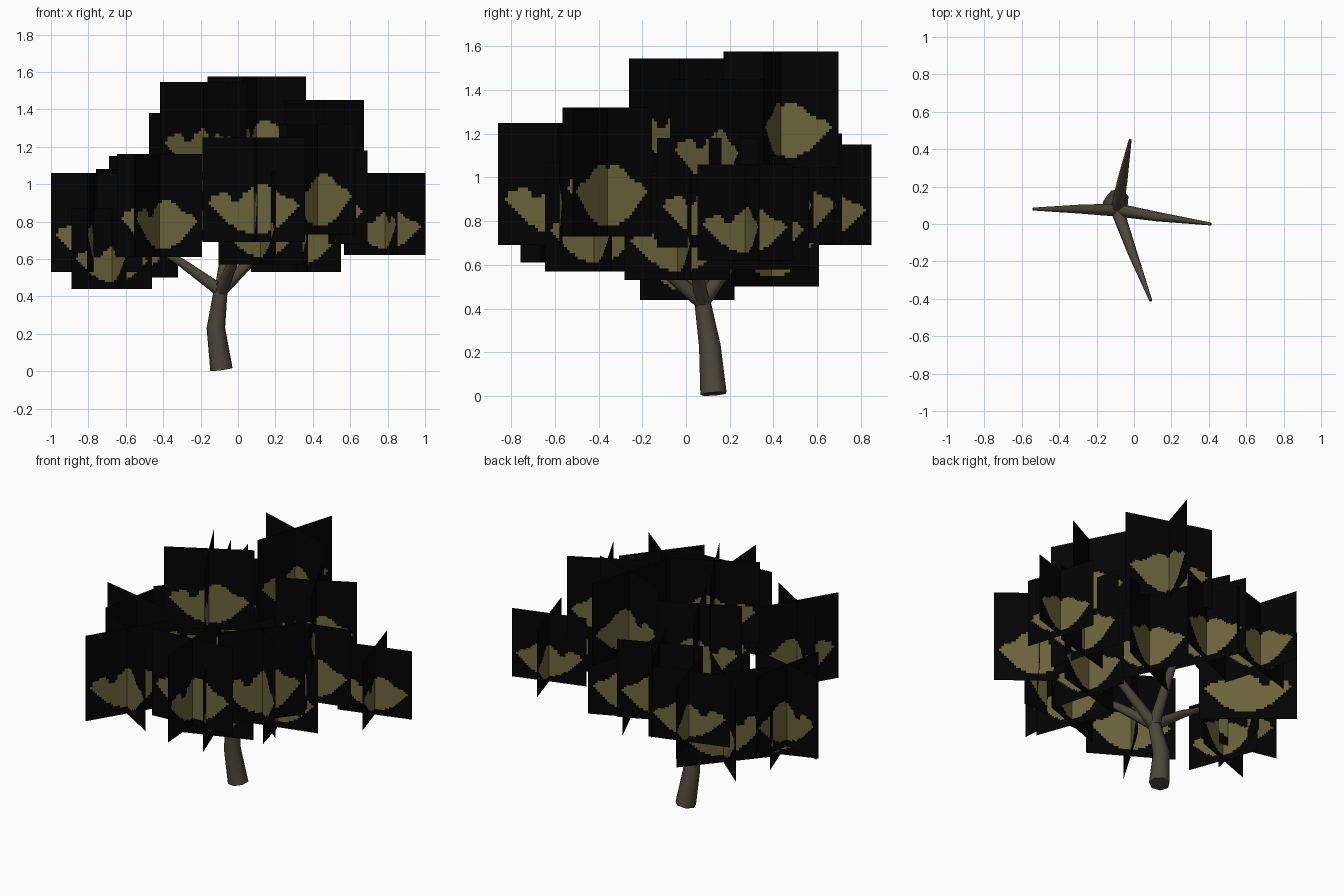
import bpy, bmesh, math
from mathutils import Vector

if "Cube" in bpy.data.objects:
    bpy.data.objects.remove(bpy.data.objects["Cube"])


def material(name, rgb):
    m = bpy.data.materials.new(name)
    m.diffuse_color = (*rgb, 1)
    m.use_nodes = True
    m.node_tree.nodes["Principled BSDF"].inputs["Base Color"].default_value = m.diffuse_color
    return m


bark = material("brown bark", (0.075, 0.064, 0.044))
dark = material("black card", (0.0008, 0.0008, 0.0008))
olive = material("olive leaf", (0.145, 0.128, 0.043))


def finish(bm, name, mats):
    me = bpy.data.meshes.new(name)
    bm.to_mesh(me)
    bm.free()
    ob = bpy.data.objects.new(name, me)
    bpy.context.collection.objects.link(ob)
    for m in mats:
        me.materials.append(m)
    return ob


def tube(name, path, sides=7):
    """Tapered smooth limb through (x, y, z, radius) points."""
    bm = bmesh.new()
    pts = [Vector(p[:3]) for p in path]
    rings = []
    for i, p in enumerate(pts):
        d = pts[min(i + 1, len(pts) - 1)] - pts[max(i - 1, 0)]
        side = d.cross(Vector((0.1, 1, 0))).normalized()
        up = d.cross(side).normalized()
        r = path[i][3]
        rings.append([bm.verts.new(p + r * (math.cos(a) * side + math.sin(a) * up))
                      for a in (2 * math.pi * k / sides for k in range(sides))])
    for a, b in zip(rings, rings[1:]):
        for k in range(sides):
            n = (k + 1) % sides
            bm.faces.new((a[k], a[n], b[n], b[k])).smooth = True
    bm.faces.new(rings[0])
    bm.faces.new(rings[-1])
    bmesh.ops.recalc_face_normals(bm, faces=bm.faces)
    return finish(bm, name, [bark])


# Trunk and four spreading branches
tube("trunk", [(-0.087, 0.127, 0.01, 0.062), (-0.117, 0.11, 0.23, 0.051), (-0.087, 0.07, 0.47, 0.036)])
root = (-0.09, 0.075, 0.43, 0.036)
for name, mid, tip in [
        ("left_branch", (-0.30, 0.08, 0.58, 0.024), (-0.54, 0.08, 0.72, 0.008)),
        ("right_branch", (0.12, 0.04, 0.64, 0.026), (0.41, 0.0, 0.84, 0.008)),
        ("front_branch", (-0.01, -0.15, 0.62, 0.026), (0.09, -0.41, 0.82, 0.008)),
        ("back_branch", (-0.06, 0.24, 0.66, 0.028), (-0.02, 0.45, 0.90, 0.008))]:
    tube(name, [root, mid, tip])

# Outline of the painted leaf clump across a card (steps of a twentieth)
TOP = [0, .36, .44, .45, .47, .46, .38, .40, .46, .50, .53,
       .56, .56, .54, .50, .46, .43, .42, .40, .34, 0]
LOW = [.5, .36, .34, .29, .24, .19, .15, .12, .10, .08, .07,
       .07, .08, .10, .12, .15, .19, .24, .30, .34, .5]


def sample(curve, u):
    i = min(int(u * 20), 19)
    return curve[i] + (curve[i + 1] - curve[i]) * (u * 20 - i)


def cluster(name, x, y, z, w, h, angle, n=36):
    """Two upright crossed cards, cells coloured by the leaf outline."""
    bm = bmesh.new()
    for turn in (0, 90):
        a = math.radians(angle + turn)
        g = [[bm.verts.new((x + (i / n - .5) * w * math.cos(a),
                            y + (i / n - .5) * w * math.sin(a),
                            z + (j / n - .5) * h)) for j in range(n + 1)] for i in range(n + 1)]
        for i in range(n):
            for j in range(n):
                f = bm.faces.new((g[i][j], g[i + 1][j], g[i + 1][j + 1], g[i][j + 1]))
                u, v = (i + .5) / n, (j + .5) / n
                f.material_index = int(sample(LOW, u) < v < sample(TOP, u))
    finish(bm, name, [dark, olive])


# Foliage: x, y, z, width, height, rotation
clusters = [
    (0.785, 0.27, 0.84, 0.455, 0.44, 17),
    (0.085, -0.585, 0.97, 0.55, 0.56, 4),
    (0.425, -0.36, 1.025, 0.52, 0.59, -38),
    (0.46, 0.14, 1.19, 0.48, 0.52, 27),
    (0.10, 0.435, 1.31, 0.55, 0.53, -17),
    (-0.185, -0.03, 1.285, 0.53, 0.52, 29),
    (-0.42, -0.53, 0.885, 0.53, 0.55, -31),
    (-0.755, 0.05, 0.795, 0.50, 0.53, -12),
    (-0.675, 0.005, 0.655, 0.46, 0.43, 20),
    (-0.54, 0.39, 0.79, 0.57, 0.58, -40),
    (0.31, -0.04, 0.77, 0.50, 0.48, 15),
    (0.12, -0.42, 0.82, 0.48, 0.50, 20),
    (-0.25, 0.22, 1.12, 0.50, 0.52, 26),
    (-0.45, 0.61, 0.92, 0.50, 0.46, 17),
    (0.16, 0.33, 0.84, 0.51, 0.52, 24),
    (-0.15, 0.48, 0.95, 0.51, 0.50, 24),
    (0.46, 0.10, 0.93, 0.48, 0.50, 15),
]
for i, c in enumerate(clusters):
    cluster(f"leaf_cluster_{i + 1}", *c)
